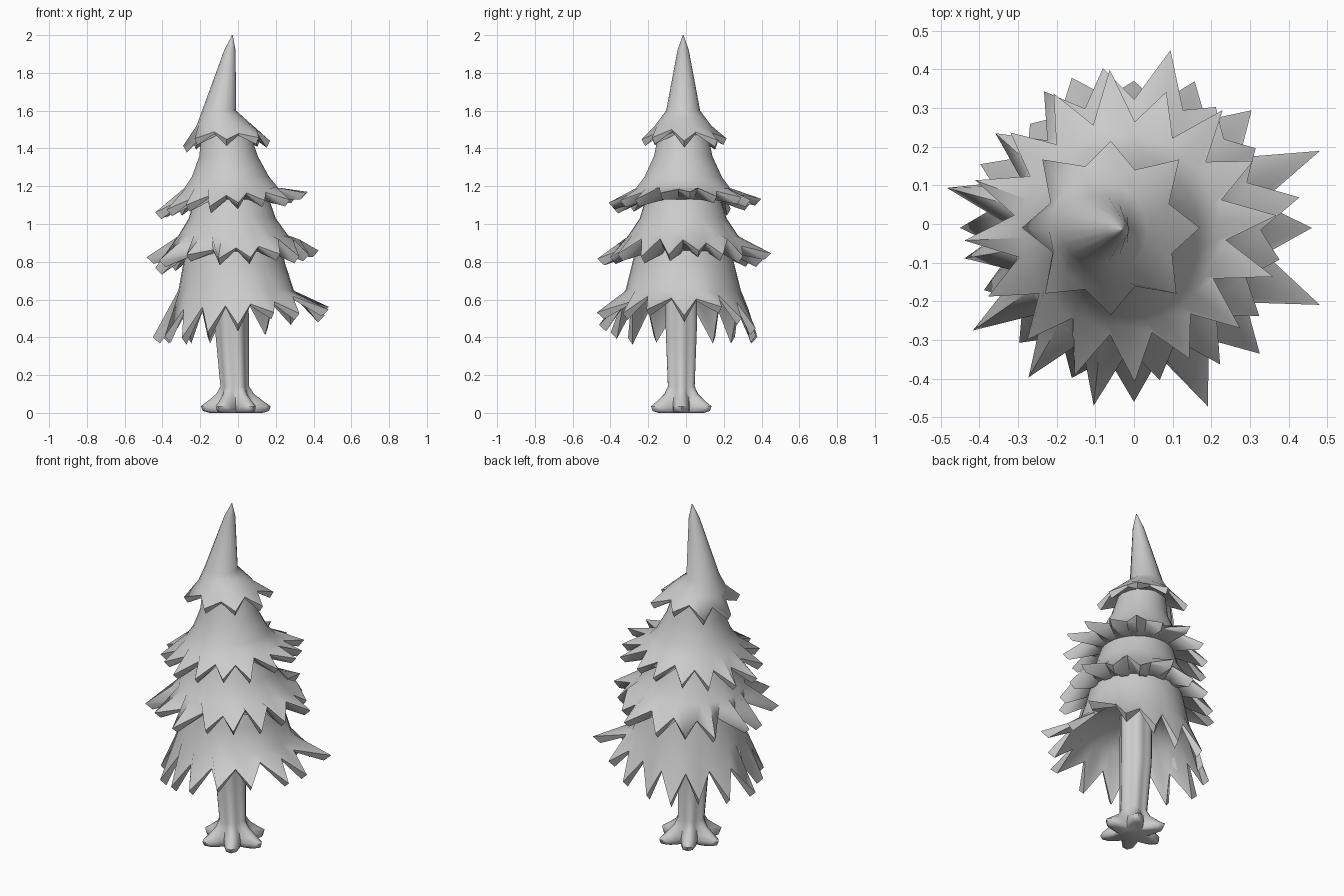
import bpy
import bmesh
import random
from math import cos, sin, pi

random.seed(4)

if "Cube" in bpy.data.objects:
    bpy.data.objects.remove(bpy.data.objects["Cube"])

GREY = (0.6, 0.6, 0.6, 1)
grey = bpy.data.materials.new("plain grey")
grey.use_nodes = True
grey.diffuse_color = GREY
grey.node_tree.nodes["Principled BSDF"].inputs["Base Color"].default_value = GREY


def skin(name, rings):
    """Join equal-length rings of points, listed from top to bottom."""
    bm = bmesh.new()
    loops = [[bm.verts.new(p) for p in ring] for ring in rings]
    count = len(loops[0])
    for upper, lower in zip(loops, loops[1:]):
        for i in range(count):
            j = (i + 1) % count
            bm.faces.new((upper[i], lower[i], lower[j], upper[j]))
    bm.faces.new(loops[0])
    bm.faces.new(loops[-1][::-1])
    bmesh.ops.recalc_face_normals(bm, faces=bm.faces)
    mesh = bpy.data.meshes.new(name)
    bm.to_mesh(mesh)
    bm.free()
    mesh.materials.append(grey)
    obj = bpy.data.objects.new(name, mesh)
    bpy.context.collection.objects.link(obj)
    bpy.ops.object.select_all(action='DESELECT')
    obj.select_set(True)
    bpy.context.view_layer.objects.active = obj
    bpy.ops.object.shade_smooth_by_angle(angle=1.0)


def circle(count, phase, z, cx, r, cy=-0.015):
    step = 2 * pi / count
    return [(cx + r * cos(phase + i * step), cy + r * sin(phase + i * step), z)
            for i in range(count)]


def foliage(name, profile, tips, phase, centre, tip_z, notch, under, reach=0.5, lift=0.1):
    """Skirt of branches: round body, zigzag rim, and folded underside."""
    count = 2 * len(tips)
    mean = sum(tips) / len(tips)
    rings = [circle(count, phase, *level) for level in profile]
    rim, fold = [], []
    notch_r, notch_z = notch
    for i in range(count):
        a = phase + i * 2 * pi / count
        is_tip = i % 2 == 0
        if is_tip:
            # longer branches stick out higher
            r = tips[i // 2]
            z = tip_z + reach * (r - mean) + random.uniform(-0.02, 0.02)
        else:
            r = notch_r * random.uniform(0.96, 1.04)
            z = notch_z + random.uniform(-0.015, 0.015)
        x, y = centre + r * cos(a), -0.01 + r * sin(a)
        z += lift * x
        rim.append((x, y, z))
        # spikes are thick at the tip and thin at the notch
        k = 0.92 if is_tip else 0.97
        fold.append((centre + (x - centre) * k, y * k, z - (0.035 if is_tip else 0.01)))
    rings += [rim, fold]
    rings += [circle(count, phase, *level) for level in under]
    skin(name, rings)


# Leaning spire with the smallest skirt
foliage("spire_foliage",
        [(2.0, -0.03, 0.002), (1.92, -0.043, 0.03), (1.6, -0.1, 0.09),
         (1.56, -0.085, 0.12), (1.52, -0.07, 0.15)],
        [0.23, 0.25, 0.225, 0.25, 0.23, 0.24, 0.225, 0.24], 0, -0.06,
        1.445, (0.168, 1.485), [(1.47, -0.06, 0.13)], lift=0.05)

# Upper skirt
foliage("upper_foliage",
        [(1.48, -0.065, 0.13), (1.36, -0.05, 0.155), (1.25, -0.04, 0.205),
         (1.19, -0.035, 0.25)],
        [0.4, 0.38, 0.4, 0.37, 0.41, 0.39, 0.38, 0.4,
         0.41, 0.39, 0.38, 0.4, 0.4, 0.38, 0.4, 0.41], 0.08, -0.03,
        1.115, (0.275, 1.165), [(1.13, -0.035, 0.2)])

# Middle skirt
foliage("middle_foliage",
        [(1.16, -0.035, 0.19), (1.03, -0.03, 0.23), (0.94, -0.025, 0.29)],
        [0.44, 0.38, 0.38, 0.47, 0.42, 0.42, 0.43, 0.49,
         0.44, 0.49, 0.47, 0.47, 0.4, 0.42, 0.4, 0.39], 0.18, -0.005,
        0.825, (0.32, 0.885), [(0.85, -0.02, 0.24)])

# Lowest skirt, hollow beneath
foliage("lower_foliage",
        [(0.88, -0.02, 0.25), (0.79, -0.02, 0.27), (0.65, -0.01, 0.305)],
        [0.46, 0.52, 0.43, 0.41, 0.38, 0.42, 0.38, 0.43,
         0.45, 0.42, 0.42, 0.42, 0.45, 0.5, 0.46, 0.52], 0, 0,
        0.455, (0.335, 0.575), [(0.66, -0.015, 0.28), (0.75, -0.03, 0.09)],
        reach=0.6, lift=0.13)

# Trunk flaring into six rounded roots
SIDES, ROOTS = 36, 6
trunk_rings = []
for z, valley, lobe in [(0.78, 0.08, 0.09), (0.45, 0.08, 0.09), (0.14, 0.07, 0.076),
                        (0.1, 0.075, 0.1), (0.06, 0.085, 0.15), (0.035, 0.09, 0.185),
                        (0.01, 0.085, 0.175), (0.0, 0.07, 0.14)]:
    ring = []
    for i in range(SIDES):
        a = i * 2 * pi / SIDES
        bulge = (0.5 + 0.5 * cos(ROOTS * a)) ** 0.8
        r = valley + (lobe - valley) * bulge
        cx = -0.01 - 0.05 * min(z, 0.5)
        ring.append((cx + r * cos(a), -0.025 + r * sin(a), z))
    trunk_rings.append(ring)
skin("trunk_and_roots", trunk_rings)
